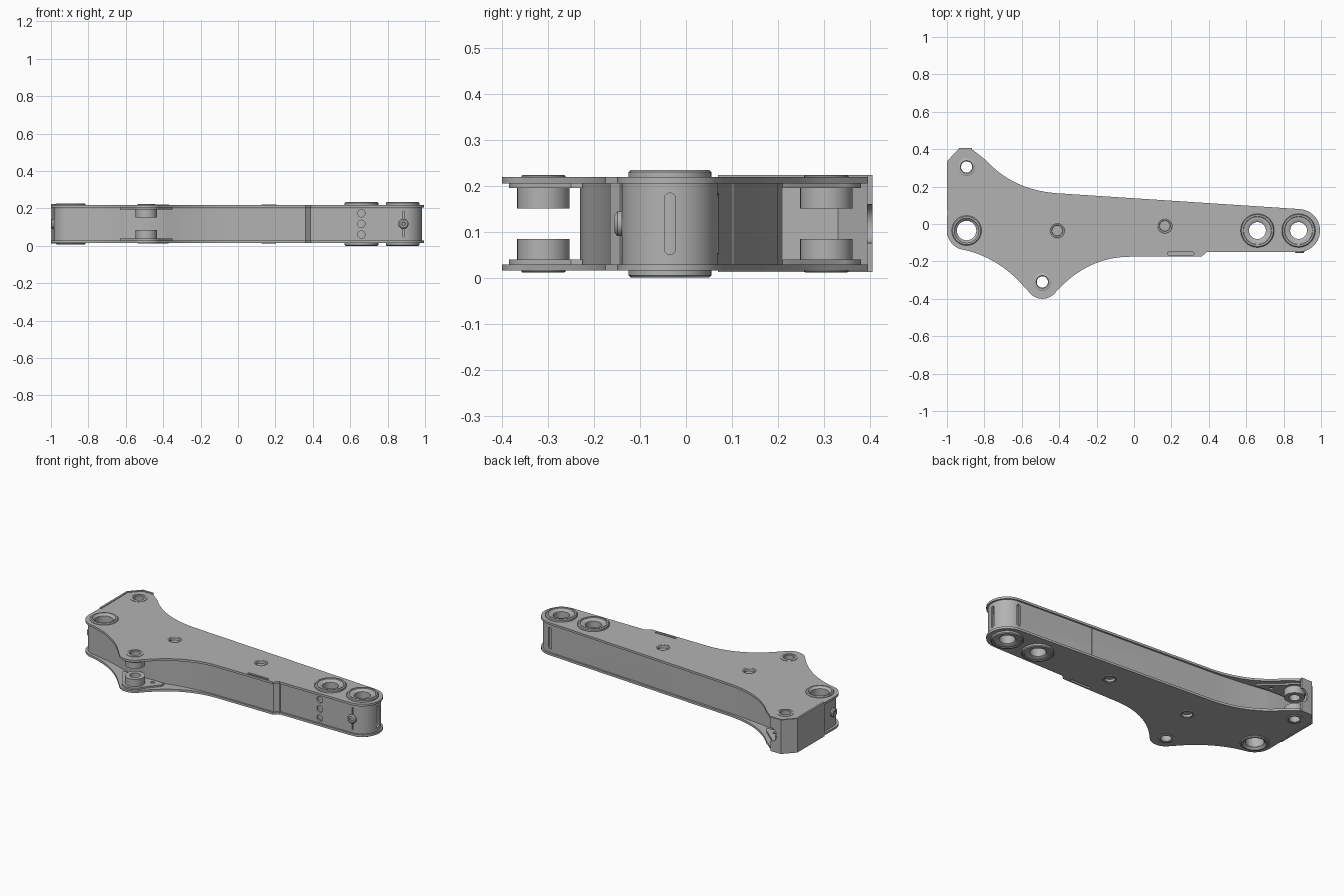
import bpy, bmesh
from math import sin, cos, radians, pi

cube = bpy.data.objects.get("Cube")
if cube:
    bpy.data.objects.remove(cube)

MID = 0.117                      # middle height of the arm
PLATE_LOW, PLATE_HIGH = 0.205, 0.2185
steel = bpy.data.materials.new("steel_grey")
steel.use_nodes = True
GREY = (0.45, 0.45, 0.45, 1)
steel.diffuse_color = GREY
steel.node_tree.nodes["Principled BSDF"].inputs["Base Color"].default_value = GREY


# ---- helpers ----
def arc(cx, cy, r, a0, a1, n=14):
    return [(cx + r * cos(radians(a0 + (a1 - a0) * i / n)),
             cy + r * sin(radians(a0 + (a1 - a0) * i / n))) for i in range(n + 1)]


def circle(cx, cy, r):
    return arc(cx, cy, r, 0, 345, 23)


def bend(a, b, c, n=14):
    ts = [i / n for i in range(n + 1)]
    return [tuple((1 - t) ** 2 * a[k] + 2 * t * (1 - t) * b[k] + t * t * c[k]
                  for k in (0, 1)) for t in ts]


def capsule(cx, cy, half, r):
    return arc(cx, cy + half, r, 0, 180, 8) + arc(cx, cy - half, r, 180, 360, 8)


def add(name, bm):
    bmesh.ops.remove_doubles(bm, verts=bm.verts, dist=0.00005)
    bmesh.ops.recalc_face_normals(bm, faces=bm.faces)
    mesh = bpy.data.meshes.new(name)
    bm.to_mesh(mesh)
    bm.free()
    mesh.materials.append(steel)
    mesh.shade_smooth()
    mesh.set_sharp_from_angle(angle=0.6)
    ob = bpy.data.objects.new(name, mesh)
    bpy.context.collection.objects.link(ob)
    return ob


def bake(ob):
    bpy.context.view_layer.update()
    graph = bpy.context.evaluated_depsgraph_get()
    return bpy.data.meshes.new_from_object(ob.evaluated_get(graph))


def prism(name, loops, z0, z1):
    """Flat outline with holes, extruded between two heights."""
    curve = bpy.data.curves.new(name + "_outline", 'CURVE')
    curve.dimensions = '2D'
    curve.fill_mode = 'BOTH'
    curve.extrude = (z1 - z0) / 2
    for pts in loops:
        s = curve.splines.new('POLY')
        s.points.add(len(pts) - 1)
        for p, (x, y) in zip(s.points, pts):
            p.co = (x, y, 0, 1)
        s.use_cyclic_u = True
    helper = bpy.data.objects.new(name + "_outline", curve)
    bpy.context.collection.objects.link(helper)
    bm = bmesh.new()
    bm.from_mesh(bake(helper))
    bpy.data.objects.remove(helper)
    bmesh.ops.translate(bm, verts=bm.verts, vec=(0, 0, (z0 + z1) / 2))
    return add(name, bm)


def ribbon(name, path, z0, z1, thick, closed):
    """Upright sheet along a path, thickened inward."""
    bm = bmesh.new()
    low = [bm.verts.new((x, y, z0)) for x, y in path]
    high = [bm.verts.new((x, y, z1)) for x, y in path]
    n = len(path)
    for i in range(n if closed else n - 1):
        j = (i + 1) % n
        bm.faces.new((low[i], low[j], high[j], high[i]))
    mesh = bpy.data.meshes.new(name)
    bm.to_mesh(mesh)
    bm.free()
    ob = bpy.data.objects.new(name, mesh)
    bpy.context.collection.objects.link(ob)
    mod = ob.modifiers.new("thickness", 'SOLIDIFY')
    mod.thickness, mod.offset = thick, -1
    solid = bmesh.new()
    solid.from_mesh(bake(ob))
    bpy.data.objects.remove(ob)
    return add(name, solid)


def lathe(name, profile, x, y, closed=True):
    bm = bmesh.new()
    vs = [bm.verts.new((r, 0, z)) for r, z in profile]
    es = [bm.edges.new(p) for p in zip(vs, vs[1:] + vs[:1] if closed else vs[1:])]
    bmesh.ops.spin(bm, geom=vs + es, cent=(0, 0, 0), axis=(0, 0, 1),
                   angle=2 * pi, steps=32)
    ob = add(name, bm)
    ob.location = (x, y, 0)
    return ob


def cut(ob, cutters):
    for c in cutters:
        c.hide_render = True
        mod = ob.modifiers.new("cut", 'BOOLEAN')
        mod.object, mod.operation, mod.solver = c, 'DIFFERENCE', 'EXACT'
    mesh = bake(ob)
    ob.modifiers.clear()
    ob.data = mesh
    mesh.set_sharp_from_angle(angle=0.6)
    for c in cutters:
        bpy.data.objects.remove(c)


def upright_cutter(loop, x, y, z, turn=0):
    c = prism("cutter", [loop], -0.02, 0.02)
    c.location = (x, y, z)
    c.rotation_euler = (pi / 2, 0, radians(turn))
    return c


def flip(profile):
    return [(r, 2 * MID - z) for r, z in profile]


def both_sides(name, loops, z0, z1):
    prism("top_" + name, loops, z0, z1)
    prism("bottom_" + name, loops, 2 * MID - z1, 2 * MID - z0)


# ---- cover plates ----
END, MIDDLE, PIVOT = (0.88, -0.035), (0.66, -0.035), (-0.895, -0.035)
FRONT_LUG, BACK_LUG = (-0.49, -0.31), (-0.895, 0.305)
HUBS = [(-0.41, -0.035), (0.165, -0.01)]
outline = (arc(*END, 0.115, -90, 86)
           + bend((-0.42, 0.165), (-0.65, 0.185), (-0.79, 0.34))
           + [(-0.86, 0.395), (-0.935, 0.395), (-0.993, 0.335)]
           + arc(*PIVOT, 0.105, 180, 250)
           + bend((-0.925, -0.135), (-0.72, -0.175), (-0.575, -0.35))
           + arc(*FRONT_LUG, 0.09, 210, 330)
           + bend((-0.405, -0.35), (-0.24, -0.175), (-0.02, -0.175))
           + [(0.36, -0.175), (0.39, -0.15)])
slot = [(y + 0.25, x - 0.158) for x, y in capsule(0, 0, 0.065, 0.007)]
holes = ([circle(*p, 0.07) for p in (END, MIDDLE)] + [circle(*PIVOT, 0.06)]
         + [circle(*p, 0.043) for p in (FRONT_LUG, BACK_LUG)]
         + [circle(*p, 0.043) for p in HUBS] + [slot])
both_sides("plate", [outline] + holes, PLATE_LOW, PLATE_HIGH)

# ---- side wall, with slots and cross holes near the rounded end ----
wall_path = (arc(*END, 0.105, -90, 86, 24)
             + bend((-0.42, 0.153), (-0.6, 0.165), (-0.8, 0.2))
             + [(-0.985, 0.21)]
             + arc(*PIVOT, 0.09, 180, 250)
             + bend((-0.9, -0.123), (-0.7, -0.16), (-0.6, -0.215))
             + [(-0.5, -0.23)]
             + bend((-0.4, -0.222), (-0.22, -0.165), (-0.02, -0.165))
             + [(0.36, -0.165), (0.39, -0.14)])
wall = ribbon("side_wall", wall_path, 0.028, 0.206, 0.012, True)
long_slot = capsule(0, 0, 0.055, 0.012)
cutters = [upright_cutter(long_slot, 0.985, -0.035, MID, 90),
           upright_cutter(long_slot, 0.885, 0.07, MID),
           upright_cutter(capsule(0, 0, 0.065, 0.004), 0.885, -0.14, MID)]
cutters += [upright_cutter(circle(0, 0, 0.02), 0.66, -0.14, MID + d)
            for d in (-0.057, 0, 0.057)]
cut(wall, cutters)

# ---- wall seams ----
for label, y in (("front", -0.141), ("back", 0.102)):
    both = [(0.384, y - 0.002), (0.39, y - 0.002), (0.39, y + 0.002), (0.384, y + 0.002)]
    prism(label + "_wall_seam", [both], 0.029, PLATE_LOW)

# ---- corner bracket wrapping the back lug ----
bracket = ribbon("corner_bracket",
                 [(-0.865, 0.405), (-0.935, 0.405), (-1, 0.335), (-1, 0.07)],
                 0.012, 0.223, 0.012, False)
cut(bracket, [upright_cutter(circle(0, 0, 0.042), -0.865, 0.4, MID)])


# ---- through bosses with raised flanges ----
def boss(name, pos, r_in, r_out, top):
    half = [(r_in, top - 0.012), (r_in + 0.012, top - 0.004), (r_out - 0.016, top - 0.004),
            (r_out - 0.014, top), (r_out - 0.005, top), (r_out, top - 0.005),
            (r_out, PLATE_HIGH - 0.003), (r_out - 0.02, PLATE_HIGH - 0.003)]
    lathe(name, half + flip(half)[::-1], *pos)


boss("end_boss", END, 0.045, 0.09, 2 * MID)
boss("middle_boss", MIDDLE, 0.045, 0.09, 2 * MID)
boss("pivot_boss", PIVOT, 0.052, 0.08, 0.227)

# ---- split lug bushings ----
bushing = [(0.03, 0.15), (0.057, 0.15), (0.057, 0.205), (0.048, 0.205),
           (0.048, 0.221), (0.045, 0.223), (0.034, 0.223), (0.03, 0.219)]
for label, pos in (("front", FRONT_LUG), ("back", BACK_LUG)):
    lathe(label + "_lug_upper_bushing", bushing, *pos)
    lathe(label + "_lug_lower_bushing", flip(bushing), *pos)

# ---- blind cross hubs ----
hub = [(0, 0.205), (0.028, 0.205), (0.03, 0.219), (0.038, 0.2205), (0.044, 0.217)]
for i, pos in enumerate(HUBS):
    lathe("cross_hub_%d" % (i + 1), hub + flip(hub)[::-1], *pos, closed=False)

# ---- doubler plates inside the lugs ----
both_sides("front_doubler",
           [arc(*FRONT_LUG, 0.075, 200, 340) + [(-0.35, -0.25), (-0.35, -0.225), (-0.63, -0.22),
                                               (-0.63, -0.24)],
            circle(*FRONT_LUG, 0.04), circle(-0.575, -0.25, 0.012),
            circle(-0.41, -0.25, 0.012)], 0.195, PLATE_LOW)
both_sides("back_doubler",
           [arc(*BACK_LUG, 0.075, 20, 180) + [(-0.97, 0.22), (-0.7, 0.21), (-0.72, 0.24)],
            circle(*BACK_LUG, 0.04), circle(-0.78, 0.24, 0.012)], 0.195, PLATE_LOW)

# ---- grease fittings ----
fitting = [(0, 0), (0.027, 0), (0.027, 0.01), (0.02, 0.016), (0.01, 0.016), (0.008, 0.01),
           (0, 0.01)]
for label, x, y, turn in (("end", 0.885, -0.139, 0), ("pivot", -0.984, -0.035, -90)):
    nipple = lathe(label + "_grease_fitting", fitting, x, y, closed=False)
    nipple.location.z = MID
    nipple.rotation_euler = (pi / 2, 0, radians(turn))
